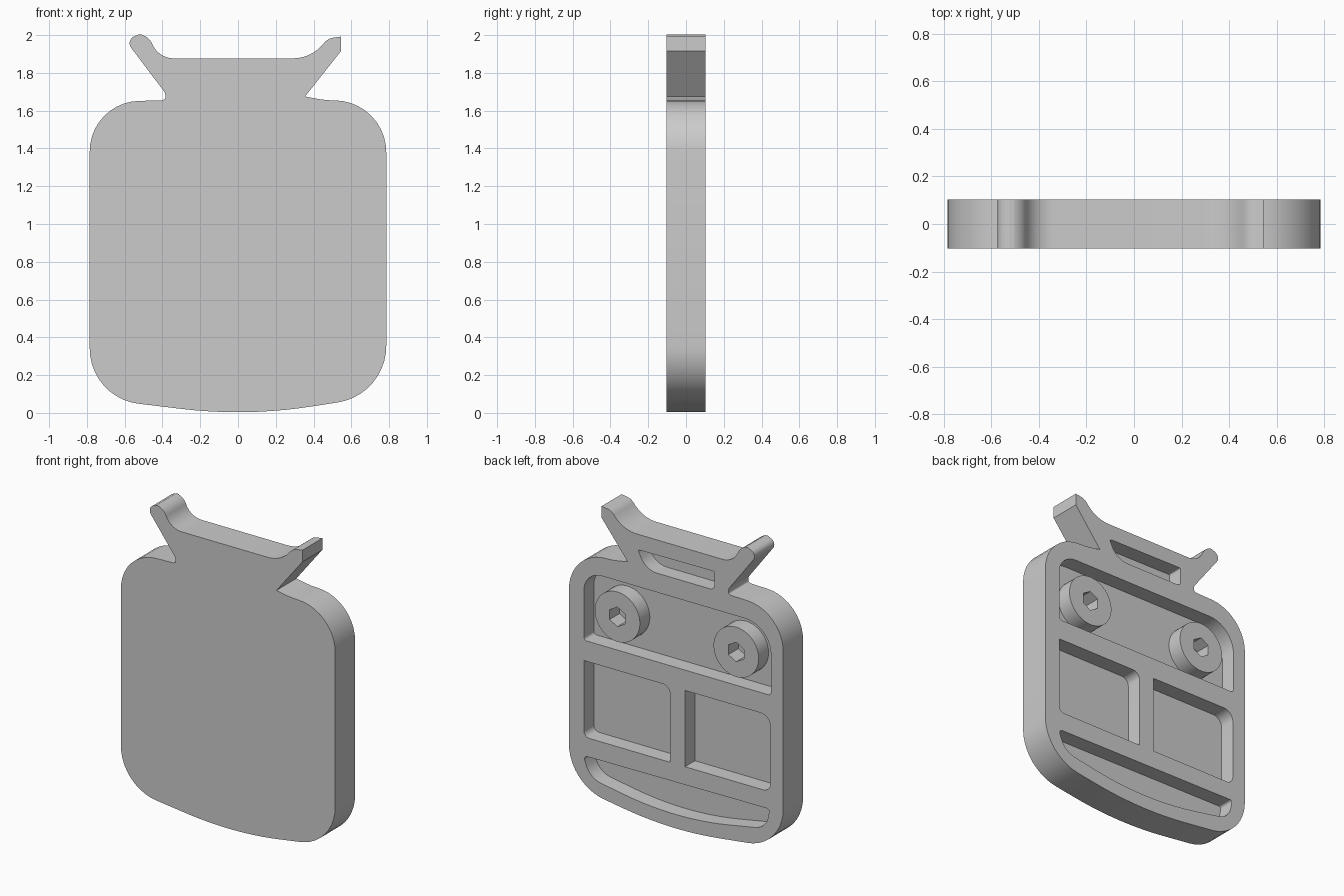
import bpy, bmesh, math
from mathutils import Vector

cube = bpy.data.objects.get("Cube")
if cube:
    bpy.data.objects.remove(cube, do_unlink=True)

FRONT, FLOOR, BACK = -0.104, 0.0, 0.104

grey = bpy.data.materials.new("plain_grey")
grey.use_nodes = True
grey.diffuse_color = (0.6, 0.6, 0.6, 1)
grey.node_tree.nodes["Principled BSDF"].inputs["Base Color"].default_value = (0.6, 0.6, 0.6, 1)


def rounded(corners, steps=10):
    """Turn (x, z, cut) corners into an outline with true arcs at the corners."""
    out = []
    for i, (x, z, cut) in enumerate(corners):
        p = Vector((x, z))
        if not cut:
            out.append(p)
            continue
        to_prev = (Vector(corners[i - 1][:2]) - p).normalized()
        to_next = (Vector(corners[(i + 1) % len(corners)][:2]) - p).normalized()
        a, b = p + to_prev * cut, p + to_next * cut
        w = math.sin(to_prev.angle(to_next) / 2)
        for k in range(steps + 1):
            t = k / steps
            wa, wp, wb = (1 - t) ** 2, 2 * w * t * (1 - t), t * t
            out.append((a * wa + p * wp + b * wb) / (wa + wp + wb))
    return out


def ring(x, z, radius, sides):
    return [Vector((x + radius * math.sin(math.tau * k / sides),
                    z + radius * math.cos(math.tau * k / sides))) for k in range(sides)]


def prism(name, outline, y0, y1):
    """Extrude an x-z outline from y0 to y1."""
    bm = bmesh.new()
    face = bm.faces.new([bm.verts.new((p.x, y0, p.y)) for p in outline])
    grown = bmesh.ops.extrude_face_region(bm, geom=[face])["geom"]
    moved = [v for v in grown if isinstance(v, bmesh.types.BMVert)]
    bmesh.ops.translate(bm, verts=moved, vec=(0, y1 - y0, 0))
    bmesh.ops.recalc_face_normals(bm, faces=bm.faces)
    mesh = bpy.data.meshes.new(name)
    bm.to_mesh(mesh)
    bm.free()
    mesh.materials.append(grey)
    obj = bpy.data.objects.new(name, mesh)
    bpy.context.collection.objects.link(obj)
    return obj


def carve(obj, outline):
    """Cut a pocket from the back down to the floor."""
    cutter = prism("pocket_cutter", outline, FLOOR, BACK + 0.1)
    cutter.hide_render = True
    mod = obj.modifiers.new("pocket", "BOOLEAN")
    mod.operation, mod.solver, mod.object = "DIFFERENCE", "EXACT", cutter
    bpy.context.view_layer.objects.active = obj
    bpy.ops.object.modifier_apply(modifier=mod.name)
    bpy.data.objects.remove(cutter, do_unlink=True)


def smooth(obj):
    bpy.ops.object.select_all(action="DESELECT")
    obj.select_set(True)
    bpy.context.view_layer.objects.active = obj
    bpy.ops.object.shade_smooth_by_angle(angle=math.radians(30))


# Body outline: rounded tag with a two-horned neck on top
body_outline = rounded([
    (-0.785, 0.08, 0.26), (0.04, -0.02, 0.35), (0.785, 0.095, 0.26),
    (0.785, 1.65, 0.27), (0.46, 1.655, 0.05), (0.355, 1.675, 0),
    (0.545, 1.915, 0), (0.545, 1.992, 0), (0.475, 1.982, 0.03),
    (0.39, 1.877, 0.1), (-0.42, 1.877, 0.08), (-0.475, 2.0, 0.05),
    (-0.535, 2.005, 0.03), (-0.59, 1.965, 0.04), (-0.375, 1.68, 0.03),
    (-0.39, 1.655, 0.018), (-0.785, 1.645, 0.26),
])
body = prism("body", body_outline, FRONT, BACK)

# Pockets in the back
pockets = {
    "neck_slot": [(-0.28, 1.78, 0.01), (0.28, 1.775, 0.015), (0.22, 1.657, 0.08),
                  (-0.28, 1.657, 0.03)],
    "top_pocket": [(-0.695, 1.07, 0.02), (0.675, 1.07, 0.02), (0.675, 1.53, 0.13),
                   (-0.695, 1.53, 0.19)],
    "left_window": [(0.045, 0.43, 0), (0.675, 0.43, 0.04), (0.675, 0.935, 0),
                    (0.045, 0.935, 0.05)],
    "right_window": [(-0.69, 0.43, 0.05), (-0.065, 0.43, 0), (-0.065, 0.935, 0),
                     (-0.69, 0.935, 0.07)],
    "bottom_pocket": [(-0.685, 0.315, 0.02), (0.68, 0.305, 0.03), (0.63, 0.17, 0.08),
                      (0, 0.06, 0.4), (-0.66, 0.18, 0.08)],
}
for corners in pockets.values():
    carve(body, rounded(corners))
smooth(body)

# Round bosses with six-sided sockets, flush with the rim
for name, x in (("left_boss", 0.43), ("right_boss", -0.44)):
    boss = prism(name, ring(x, 1.29, 0.165, 48), FLOOR - 0.01, BACK)
    carve(boss, ring(x, 1.29, 0.065, 6))
    smooth(boss)
